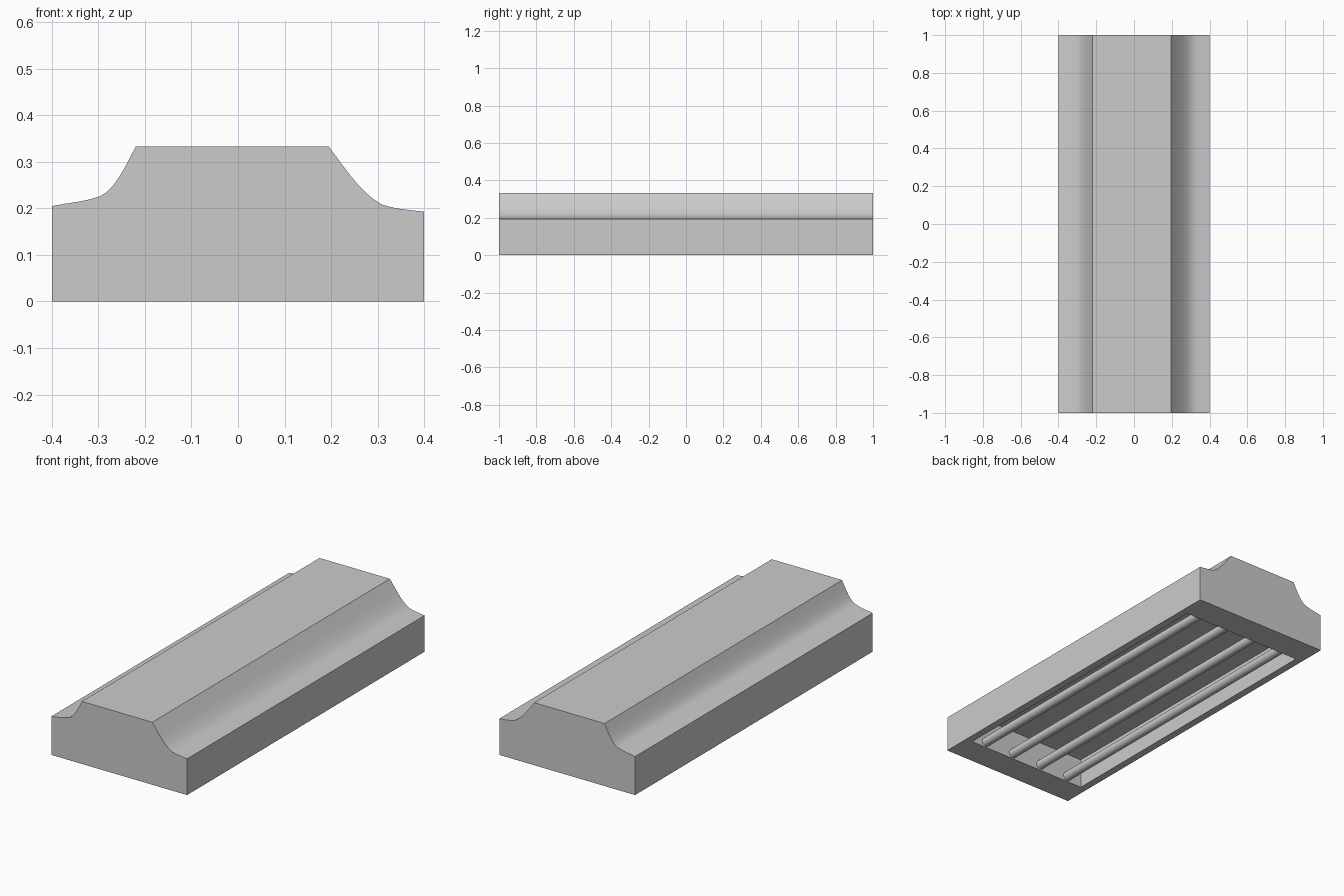
import bpy, bmesh, math
from mathutils import Vector
from mathutils.geometry import interpolate_bezier

if "Cube" in bpy.data.objects:
    bpy.data.objects.remove(bpy.data.objects["Cube"])


def bezier(p0, h0, h1, p1, n):
    pts = interpolate_bezier(*[Vector((x, 0, z)) for x, z in (p0, h0, h1, p1)], n)
    return [(p.x, p.z) for p in pts]


def extrude_profile(name, profile, y0, y1):
    bm = bmesh.new()
    face = bm.faces.new([bm.verts.new((x, y0, z)) for x, z in profile])
    ext = bmesh.ops.extrude_face_region(bm, geom=[face])
    verts = [v for v in ext["geom"] if isinstance(v, bmesh.types.BMVert)]
    bmesh.ops.translate(bm, verts=verts, vec=(0, y1 - y0, 0))
    bmesh.ops.recalc_face_normals(bm, faces=bm.faces)
    mesh = bpy.data.meshes.new(name)
    bm.to_mesh(mesh)
    bm.free()
    obj = bpy.data.objects.new(name, mesh)
    bpy.context.collection.objects.link(obj)
    return obj


def smooth(obj, degrees):
    bpy.ops.object.select_all(action='DESELECT')
    obj.select_set(True)
    bpy.context.view_layer.objects.active = obj
    bpy.ops.object.shade_smooth_by_angle(angle=math.radians(degrees))


# Housing section: flat top with a concave flare on each side
right = bezier((0.195, 0.333), (0.235, 0.28), (0.265, 0.232), (0.31, 0.208), 8)
right += bezier((0.31, 0.208), (0.335, 0.199), (0.365, 0.197), (0.4, 0.193), 5)[1:]
left = bezier((-0.4, 0.205), (-0.36, 0.213), (-0.33, 0.214), (-0.297, 0.226), 5)
left += bezier((-0.297, 0.226), (-0.265, 0.238), (-0.238, 0.298), (-0.22, 0.333), 8)[1:]
profile = right + [(0.4, 0), (-0.4, 0)] + left
housing = extrude_profile("housing", profile, -1, 1)

# Recess in the underside
W, L, DEPTH = 0.36, 0.85, 0.16
cutter = extrude_profile("recess_cutter", [(-W, -0.1), (W, -0.1), (W, DEPTH), (-W, DEPTH)], -L, L)
cutter.hide_render = True
mod = housing.modifiers.new("recess", 'BOOLEAN')
mod.operation = 'DIFFERENCE'
mod.solver = 'EXACT'
mod.object = cutter
bpy.context.view_layer.objects.active = housing
bpy.ops.object.modifier_apply(modifier=mod.name)
bpy.data.objects.remove(cutter)
smooth(housing, 25)

# Four lamp tubes spanning the recess
for i in range(4):
    bpy.ops.mesh.primitive_cylinder_add(vertices=16, radius=0.024, depth=2 * L,
                                        location=((i - 1.5) * 0.18, 0, 0.03),
                                        rotation=(math.pi / 2, 0, 0))
    tube = bpy.context.object
    tube.name = f"lamp_tube_{i + 1}"
    smooth(tube, 40)
